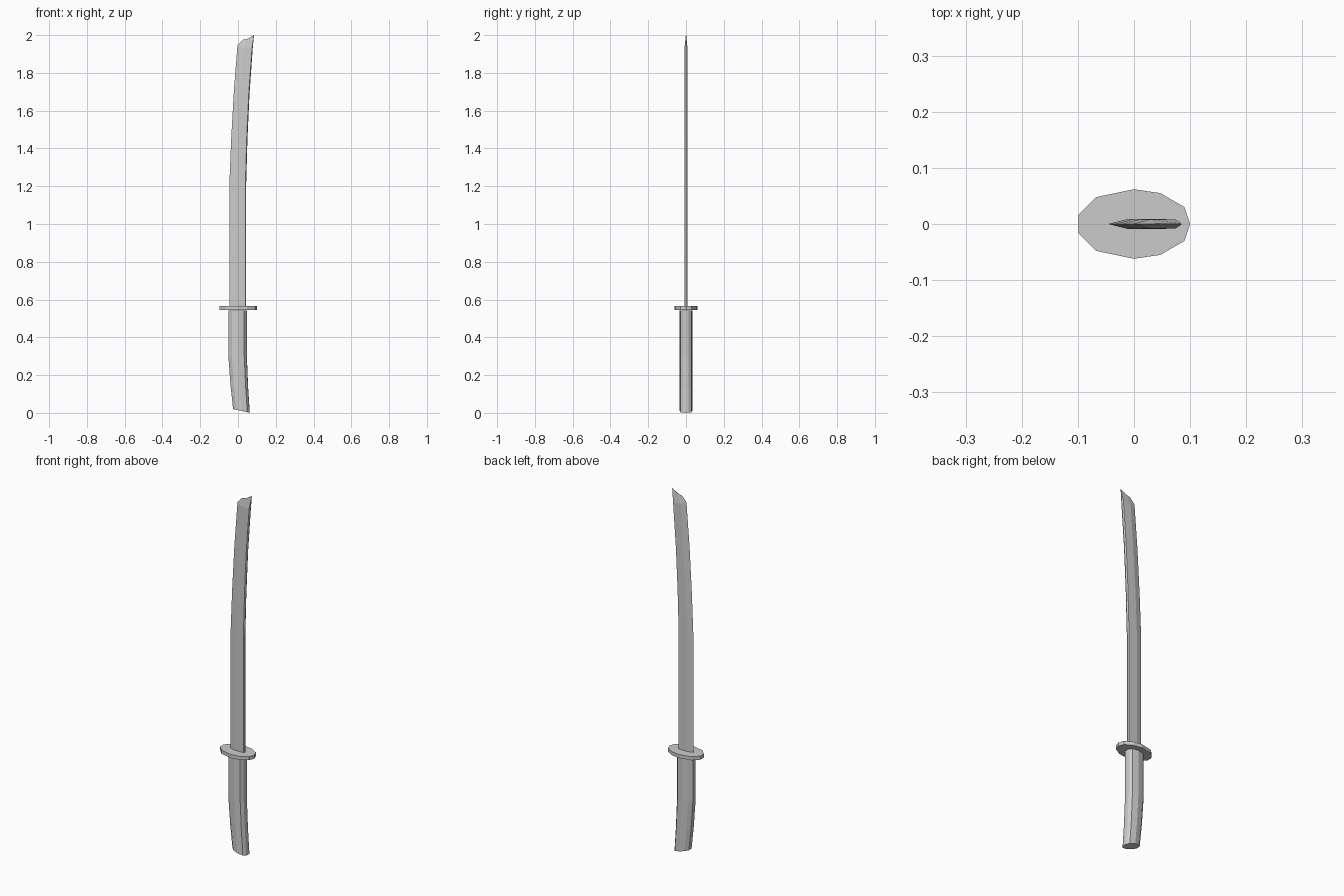
import bpy, bmesh

if "Cube" in bpy.data.objects:
    bpy.data.objects.remove(bpy.data.objects["Cube"])


def mirrored(half):
    """Close a half section (x, y >= 0) by mirroring it across y = 0."""
    return half + [(x, -y) for x, y in reversed(half) if y > 0]


def loft(name, rings):
    """Skin a list of equal-length point rings and cap both ends."""
    bm = bmesh.new()
    loops = [[bm.verts.new(p) for p in ring] for ring in rings]
    n = len(loops[0])
    for a, b in zip(loops, loops[1:]):
        for i in range(n):
            j = (i + 1) % n
            bm.faces.new((a[i], a[j], b[j], b[i]))
    bm.faces.new(loops[0])
    bm.faces.new(loops[-1])
    bmesh.ops.remove_doubles(bm, verts=bm.verts, dist=0.0001)
    bmesh.ops.recalc_face_normals(bm, faces=bm.faces)
    mesh = bpy.data.meshes.new(name)
    bm.to_mesh(mesh)
    bm.free()
    obj = bpy.data.objects.new(name, mesh)
    bpy.context.collection.objects.link(obj)
    return obj


# Handle: faceted oval, swept toward the spine at the slanted butt
grip = mirrored([(-0.051, 0.012), (-0.033, 0.027), (0.0, 0.034),
                 (0.033, 0.028), (0.045, 0.014), (0.047, 0)])
# height, x shift, x scale, z slope
grip_stations = [(0.01, 0.020, 0.9, -0.2), (0.14, 0.009, 0.95, -0.1),
                 (0.30, 0.0, 1.0, 0), (0.543, 0.0, 1.0, 0)]
loft("handle", [[(x * sx + dx, y, z + x * slope) for x, y in grip]
                for z, dx, sx, slope in grip_stations])

# Guard: flat faceted oval plate
plate = mirrored([(-0.099, 0.016), (-0.067, 0.048), (0.0, 0.062),
                  (0.047, 0.055), (0.09, 0.030), (0.10, 0)])
loft("guard", [[(x, y, z) for x, y in plate] for z in (0.545, 0.565)])

# Blade: bevelled edge on -x, ridged spine on +x, curving back to the tip
# z at edge / ridge / spine, with matching x positions, and half thickness
stations = [
    ((0.55, -0.046), (0.55, -0.012), (0.55, 0.043), 0.0085),
    ((1.20, -0.046), (1.20, -0.012), (1.20, 0.043), 0.0085),
    ((1.45, -0.036), (1.45, -0.002), (1.45, 0.050), 0.0085),
    ((1.70, -0.022), (1.69, 0.011), (1.69, 0.061), 0.0085),
    ((1.945, -0.003), (1.93, 0.028), (1.93, 0.078), 0.0080),
    ((1.975, 0.025), (1.98, 0.050), (2.00, 0.085), 0.0010),
]
rings = []
for (ze, xe), (zr, xr), (zs, xs), t in stations:
    rings.append([(xe, 0, ze), (xr, t, zr), (xs - 0.5 * t, t, zs), (xs, 0, zs),
                  (xs - 0.5 * t, -t, zs), (xr, -t, zr)])
loft("blade", rings)
